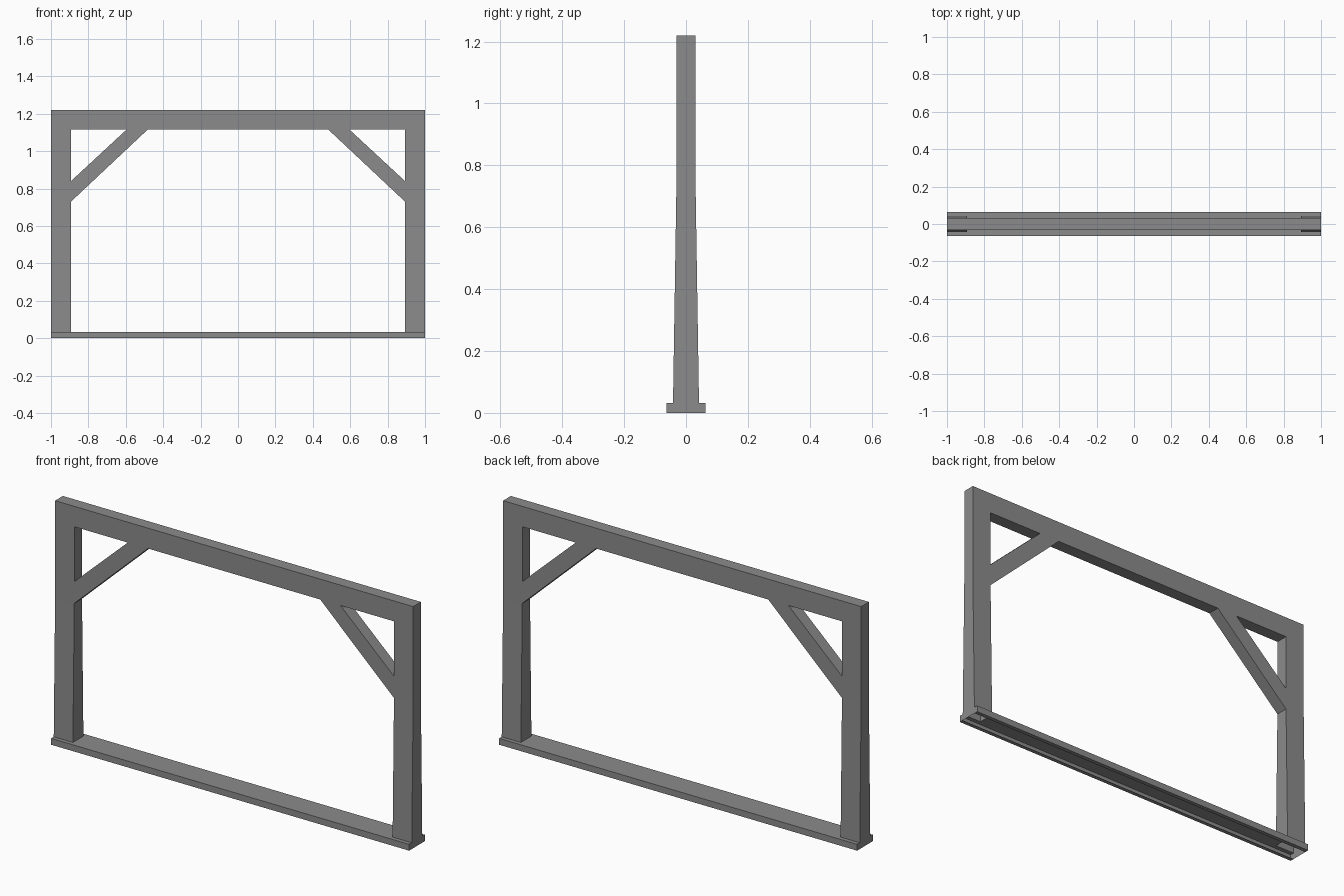
import bpy
import bmesh

cube = bpy.data.objects.get("Cube")
if cube:
    bpy.data.objects.remove(cube, do_unlink=True)

GREY = (0.26, 0.26, 0.26, 1.0)
grey = bpy.data.materials.new("plain grey")
grey.use_nodes = True
grey.diffuse_color = GREY
grey.node_tree.nodes["Principled BSDF"].inputs["Base Color"].default_value = GREY

INNER = 0.893        # inner face of the posts
SILL = 0.032         # sill height
SILL_D = 0.063       # sill half depth
LIP = 0.02           # width of the lips under the sill
FOOT_D, TOP_D = 0.042, 0.031   # post half depth at foot and above the braces
KNEE, KNEE_TOP = 0.73, 0.84    # brace on the post
BEAM, TOP = 1.117, 1.22
B_IN, B_OUT = 0.481, 0.594     # brace on the beam


def depth(z):
    """Half depth of the frame: the posts widen towards the foot."""
    return FOOT_D if z < SILL + 0.001 else TOP_D


def finish(bm, name):
    bmesh.ops.remove_doubles(bm, verts=bm.verts, dist=0.0005)
    bmesh.ops.recalc_face_normals(bm, faces=bm.faces)
    mesh = bpy.data.meshes.new(name)
    bm.to_mesh(mesh)
    bm.free()
    mesh.materials.append(grey)
    obj = bpy.data.objects.new(name, mesh)
    bpy.context.collection.objects.link(obj)
    return obj


def add_face(bm, points):
    return bm.faces.new([bm.verts.new(p) for p in points])


# Frame: front sheet of posts, braces and beam
half = [
    [(INNER, SILL), (1, SILL), (1, KNEE), (INNER, KNEE)],
    [(INNER, KNEE), (1, KNEE), (1, KNEE_TOP), (INNER, KNEE_TOP)],
    [(INNER, KNEE_TOP), (1, KNEE_TOP), (1, BEAM), (INNER, BEAM)],
    [(INNER, KNEE), (INNER, KNEE_TOP), (B_OUT, BEAM), (B_IN, BEAM)],
]
stations = [0, B_IN, B_OUT, INNER, 1]
for a, b in zip(stations, stations[1:]):
    half.append([(a, BEAM), (b, BEAM), (b, TOP), (a, TOP)])

bm = bmesh.new()
for side in (1, -1):
    for outline in half:
        pts = [(side * x, -depth(z), z) for x, z in outline]
        add_face(bm, pts[::side])
bmesh.ops.remove_doubles(bm, verts=bm.verts, dist=0.0005)

# Frame: back sheet and side walls, with the hollow posts open at the foot
ext = bmesh.ops.extrude_face_region(bm, geom=bm.faces[:], use_keep_orig=True)
for v in ext["geom"]:
    if isinstance(v, bmesh.types.BMVert):
        v.co.y = -v.co.y
feet = [f for f in bm.faces if all(v.co.z < SILL + 0.001 for v in f.verts)]
bmesh.ops.delete(bm, geom=feet, context="FACES")
finish(bm, "door_frame")

# Sill: channel open below, with the posts passing through its top
bm = bmesh.new()


def level(x0, x1, y0, y1, z):
    add_face(bm, [(x0, y0, z), (x1, y0, z), (x1, y1, z), (x0, y1, z)])


level(-INNER, INNER, -FOOT_D, FOOT_D, SILL)
for s in (1, -1):
    y0, y1 = sorted((s * FOOT_D, s * SILL_D))
    for a, b in ((-1, -INNER), (-INNER, INNER), (INNER, 1)):
        level(a, b, y0, y1, SILL)
    # long side, end and lower lip
    y = s * SILL_D
    add_face(bm, [(-1, y, 0), (1, y, 0), (1, y, SILL), (-1, y, SILL)])
    add_face(bm, [(s, -SILL_D, 0), (s, SILL_D, 0),
                  (s, SILL_D, SILL), (s, -SILL_D, SILL)])
    y0, y1 = sorted((y, y - s * LIP))
    level(-1, 1, y0, y1, 0)
finish(bm, "sill")
